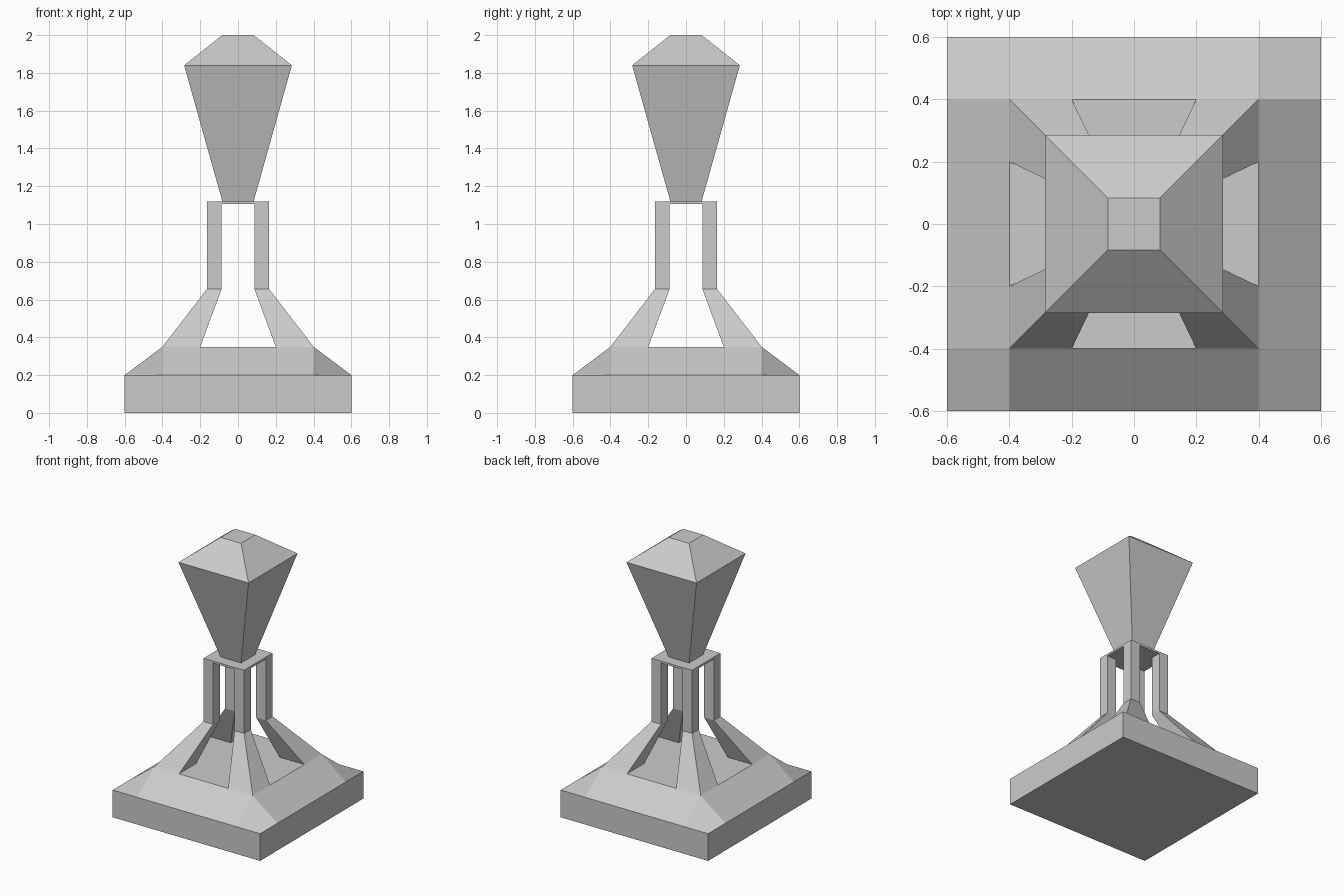
import bpy
import bmesh

cube = bpy.data.objects.get("Cube")
if cube:
    bpy.data.objects.remove(cube, do_unlink=True)

grey = bpy.data.materials.new("plain_grey")
grey.use_nodes = True
grey.diffuse_color = (0.6, 0.6, 0.6, 1)
grey.node_tree.nodes["Principled BSDF"].inputs["Base Color"].default_value = (0.6, 0.6, 0.6, 1)


def finish(name, bm):
    bmesh.ops.recalc_face_normals(bm, faces=bm.faces[:])
    mesh = bpy.data.meshes.new(name)
    bm.to_mesh(mesh)
    bm.free()
    mesh.materials.append(grey)
    obj = bpy.data.objects.new(name, mesh)
    bpy.context.collection.objects.link(obj)
    return obj


def loft(name, sections, sx=1, sy=1):
    """Stack squares given as (low, high, z), mirrored by the signs."""
    bm = bmesh.new()
    rings = []
    for lo, hi, z in sections:
        corners = ((lo, lo), (hi, lo), (hi, hi), (lo, hi))
        rings.append([bm.verts.new((x * sx, y * sy, z)) for x, y in corners])
    for a, b in zip(rings, rings[1:]):
        for k in range(4):
            n = (k + 1) % 4
            bm.faces.new((a[k], a[n], b[n], b[k]))
    bm.faces.new(rings[0])
    bm.faces.new(rings[-1])
    return finish(name, bm)


# Base: a slab with a raised middle and dipped corners
def build_base():
    steps = (-0.6, -0.4, 0.4, 0.6)
    bm = bmesh.new()
    top = [[bm.verts.new((x, y, 0.35 if abs(x) < 0.5 and abs(y) < 0.5 else 0.2))
            for y in steps] for x in steps]
    for i in range(3):
        for j in range(3):
            cell = [top[i][j], top[i + 1][j], top[i + 1][j + 1], top[i][j + 1]]
            if i == j:  # choose the diagonal that dips the corner
                cell = cell[1:] + cell[:1]
            bm.faces.new(cell)
    floor = [bm.verts.new((x, y, 0))
             for x, y in ((-0.6, -0.6), (0.6, -0.6), (0.6, 0.6), (-0.6, 0.6))]
    bm.faces.new(floor)
    rims = ([row[0] for row in top], top[3], [row[3] for row in top][::-1], top[0][::-1])
    for k, rim in enumerate(rims):
        bm.faces.new([floor[k], floor[(k + 1) % 4]] + rim[::-1])
    finish("base", bm)


build_base()

# Four legs: splayed feet rising into straight posts
for side, sx in (("right", -1), ("left", 1)):
    for end, sy in (("front", -1), ("back", 1)):
        loft(f"{end}_{side}_leg",
             [(0.2, 0.4, 0.35), (0.087, 0.165, 0.655), (0.087, 0.165, 1.105)], sx, sy)

# Thin plate across the posts
loft("top_plate", [(-0.165, 0.165, 1.105), (-0.165, 0.165, 1.12)])

# Tapered head with a bevelled cap
loft("head", [(-0.083, 0.083, 1.12), (-0.285, 0.285, 1.84), (-0.083, 0.083, 2.0)])
